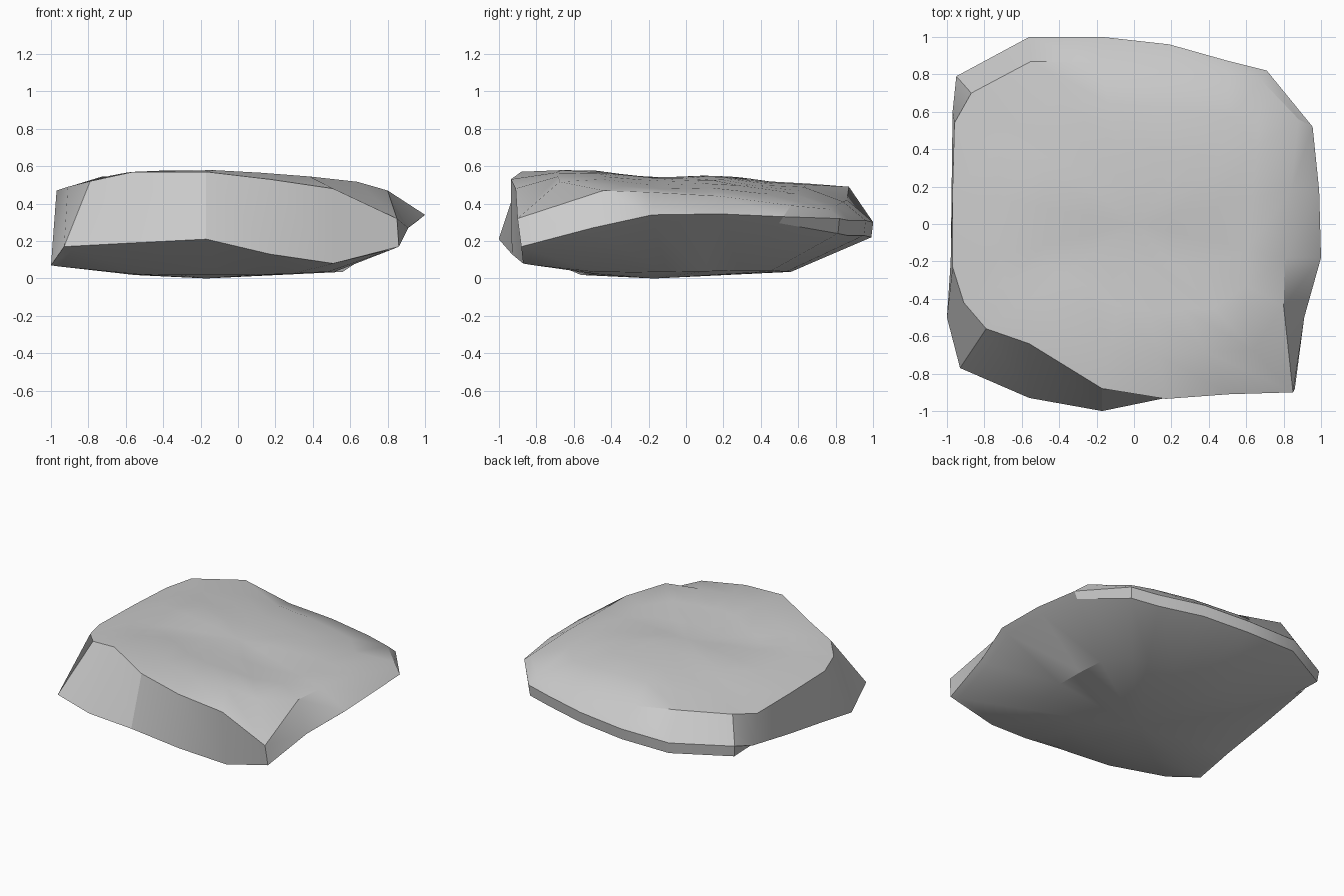
import bpy, bmesh
from math import cos

if "Cube" in bpy.data.objects:
    bpy.data.objects.remove(bpy.data.objects["Cube"])

# Stations around the slab: upper rim point, then widest/lower rim point
stations = [
    ((-.79, -.56, .52), (-.93, -.77, .17)),
    ((-.56, -.64, .57), (-.56, -.93, .19)),
    ((-.17, -.88, .57), (-.17, -1.0, .21)),
    ((.17, -.935, .53), (.17, -.93, .13)),
    ((.51, -.91, .48), (.51, -.87, .08)),
    ((.85, -.90, .32), (.86, -.88, .17)),
    ((.80, -.44, .47), (.91, -.50, .27)),
    ((.81, -.18, .46), (1.0, -.18, .34)),
    ((.84, .18, .44), (.99, .18, .345)),
    ((.88, .56, .39), (.955, .52, .33)),
    ((.68, .77, .37), (.71, .82, .32)),
    ((.50, .80, .39), (.51, .87, .31)),
    ((.18, .84, .41), (.19, .96, .31)),
    ((-.18, .86, .42), (-.17, 1.0, .30)),
    ((-.55, .87, .49), (-.56, 1.0, .30)),
    ((-.87, .70, .48), (-.95, .79, .30)),
    ((-.96, .54, .45), (-.97, .60, .24)),
    ((-.97, .18, .46), (-.975, .20, .17)),
    ((-.97, -.23, .47), (-.98, -.20, .11)),
    ((-.91, -.42, .49), (-1.0, -.50, .07)),
]


def top_z(x, y):
    return .535 - .05 * x - .045 * y - .06 * x * x + .012 * cos(8.3 * (y + .57))


def bottom_z(x, y):
    return .05 * ((x + .15) ** 2 + (y + .15) ** 2) + .01


def inner(ring, scale, height):
    return [(x * scale, y * scale, height(x * scale, y * scale)) for x, y, _ in ring]


def under(ring):
    """Ring just below the rim: a steep wall at the back, sloping elsewhere."""
    out = []
    for x, y, z in ring:
        if y > .78:
            out.append((x * .99, y * .99, z - .08))
        else:
            bx, by = x * .55, y * .55
            out.append((x + (bx - x) * .1, y + (by - y) * .1,
                        z + (bottom_z(bx, by) - z) * .12))
    return out


upper = [s[0] for s in stations]
lower = [s[1] for s in stations]
rings = [inner(upper, .25, top_z), inner(upper, .5, top_z), inner(upper, .75, top_z),
         upper, lower, under(lower), inner(lower, .56, bottom_z)]

# Loft the rings and close the top and underside with fans
bm = bmesh.new()
loops = [[bm.verts.new(p) for p in ring] for ring in rings]
n = len(stations)
for a, b in zip(loops, loops[1:]):
    for i in range(n):
        j = (i + 1) % n
        bm.faces.new((a[i], b[i], b[j], a[j]))
for loop, tip in ((loops[0], (0, 0, top_z(0, 0))), (loops[-1], (-.17, -.17, 0))):
    c = bm.verts.new(tip)
    for i in range(n):
        bm.faces.new((loop[i], loop[(i + 1) % n], c))
bmesh.ops.recalc_face_normals(bm, faces=bm.faces)

# Rock slab object, smooth with crisp chipped edges
mesh = bpy.data.meshes.new("rock_slab")
bm.to_mesh(mesh)
bm.free()
rock = bpy.data.objects.new("rock_slab", mesh)
bpy.context.collection.objects.link(rock)
bpy.context.view_layer.objects.active = rock
rock.select_set(True)
bpy.ops.object.shade_smooth_by_angle(angle=0.52)
